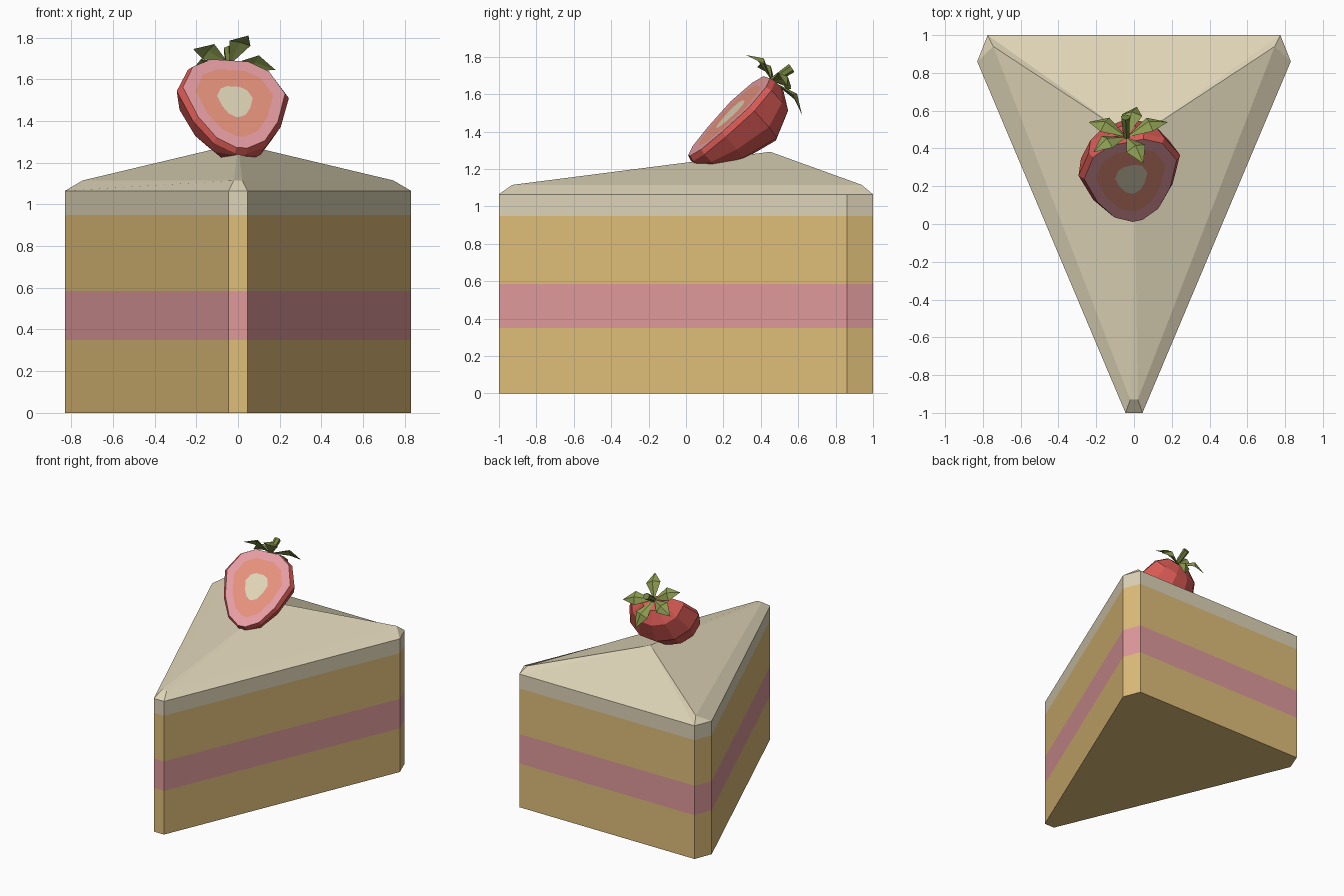
import bpy, bmesh, math
from mathutils import Vector, Matrix

cube = bpy.data.objects.get("Cube")
if cube:
    bpy.data.objects.remove(cube, do_unlink=True)


def material(name, hex_code):
    srgb = [int(hex_code[i:i + 2], 16) / 255 for i in (0, 2, 4)]
    color = [((c + 0.055) / 1.055) ** 2.4 for c in srgb] + [1]
    mat = bpy.data.materials.new(name)
    mat.diffuse_color = color
    mat.use_nodes = True
    bsdf = next(n for n in mat.node_tree.nodes if n.type == 'BSDF_PRINCIPLED')
    bsdf.inputs["Base Color"].default_value = color
    return mat


SPONGE = material("golden sponge", "DFBE79")
FILLING = material("pink filling", "E09A9C")
CREAM = material("cream", "DED4B7")
RED = material("berry red", "D85A54")
FLESH = material("pink flesh", "E59DA2")
SALMON = material("salmon flesh", "E5927C")
LEAF = material("leaf green", "8F9F52")
STEM = material("stem green", "73813F")


def build(name, bm, *mats):
    bmesh.ops.recalc_face_normals(bm, faces=bm.faces)
    mesh = bpy.data.meshes.new(name)
    bm.to_mesh(mesh)
    bm.free()
    for mat in mats:
        mesh.materials.append(mat)
    obj = bpy.data.objects.new(name, mesh)
    bpy.context.collection.objects.link(obj)
    return obj


def ring(bm, points):
    return [bm.verts.new(p) for p in points]


def bridge(bm, a, b, closed=True, index=0):
    n = len(a)
    for i in range(n if closed else n - 1):
        j = (i + 1) % n
        bm.faces.new((a[i], a[j], b[j], b[i])).material_index = index


# Wedge outline with cut corners, mirrored left to right
half = [(0.045, -1), (0.83, 0.86), (0.775, 1)]
outline = half + [(-x, y) for x, y in reversed(half)]


def layer(name, z0, z1, mat):
    bm = bmesh.new()
    low = ring(bm, [(x, y, z0) for x, y in outline])
    high = ring(bm, [(x, y, z1) for x, y in outline])
    bridge(bm, low, high)
    bm.faces.new(low)
    bm.faces.new(high)
    build(name, bm, mat)


# Cake layers
layer("lower_sponge", 0, 0.35, SPONGE)
layer("filling", 0.35, 0.585, FILLING)
layer("upper_sponge", 0.585, 0.95, SPONGE)

# Frosting with bevelled rim and peaked top
bm = bmesh.new()
low = ring(bm, [(x, y, 0.95) for x, y in outline])
rim = ring(bm, [(x, y, 1.065) for x, y in outline])
bridge(bm, low, rim)
bm.faces.new(low)
fr, br, bl, fl = ring(bm, [(x, y, 1.115) for x, y in
                           ((0.02, -0.93), (0.745, 0.94), (-0.745, 0.94), (-0.02, -0.93))])
apex = bm.verts.new((0, 0.45, 1.292))
for face in ((rim[0], rim[1], br, fr), (rim[1], rim[2], br),
             (rim[3], rim[4], bl), (rim[4], rim[5], fl, bl),
             (rim[5], rim[0], fr, fl),
             (fr, br, apex), (bl, fl, apex), (fl, fr, apex),
             (rim[2], rim[3], apex), (br, rim[2], apex), (rim[3], bl, apex)):
    bm.faces.new(face)
build("frosting", bm, CREAM)

# Half strawberry: half lathe along local y, cut face at local z = 0
stations = [(0, 0.03), (0.06, 0.13), (0.2, 0.215), (0.4, 0.275), (0.55, 0.205), (0.61, 0.1)]
SEGMENTS = 6
CENTRE = 0.33
place = (Matrix.Translation((0.02, 0.01, 1.265)) @ Matrix.Rotation(math.radians(8), 4, 'Z')
         @ Matrix.Rotation(math.radians(45), 4, 'X') @ Matrix.Rotation(math.radians(5), 4, 'Y'))
bm = bmesh.new()
rows = []
for t, r in stations:
    inner = CENTRE + (t - CENTRE) * 0.97
    pts = [(r * 0.91, inner, 0)]
    for k in range(SEGMENTS + 1):
        a = math.pi * k / SEGMENTS
        pts.append((r * math.cos(a), t, -0.03 - 0.9 * r * math.sin(a)))
    pts.append((-r * 0.91, inner, 0))
    rows.append(ring(bm, pts))
for a, b in zip(rows, rows[1:]):
    bridge(bm, a, b, closed=False)
bm.faces.new(rows[0])
bm.faces.new(rows[-1])

# Cut face: nested bands of flesh around a pale core
edge = [row[0] for row in rows] + [row[-1] for row in reversed(rows)]
previous = edge
for index, scale in ((1, 0.76), (2, 0.35)):
    inset = ring(bm, [(v.co.x * scale, CENTRE + (v.co.y - CENTRE) * scale, 0) for v in edge])
    bridge(bm, previous, inset, index=index)
    previous = inset
bm.faces.new(previous).material_index = 3
bm.transform(place)
build("strawberry", bm, RED, FLESH, SALMON, CREAM)

# Leaves fanning out from the crown
crown = Vector((-0.04, 0.46, 1.67))
axis = Vector((-0.1, 0.7, 0.7)).normalized()
tips = [(-0.215, 0.38, 1.745), (0.05, 0.32, 1.81), (0.18, 0.54, 1.645),
        (0.015, 0.62, 1.49), (-0.24, 0.54, 1.62)]
for number, tip in enumerate(tips, 1):
    tip = Vector(tip)
    reach = tip - crown
    side = reach.cross(axis).normalized() * 0.055
    up = side.cross(reach).normalized()
    if up.dot(axis) < 0:
        up = -up
    middle = crown + reach * 0.58 + up * 0.03
    bm = bmesh.new()
    base, end, left, right, top, under = ring(bm, [
        crown, tip, middle + side, middle - side, middle + up * 0.025, middle + up * 0.005])
    for ridge in (top, under):
        for wing in (left, right):
            bm.faces.new((base, wing, ridge))
            bm.faces.new((wing, end, ridge))
    build(f"leaf_{number}", bm, LEAF)

# Stem
start, finish = crown, Vector((-0.045, 0.565, 1.74))
direction = finish - start
bm = bmesh.new()
bmesh.ops.create_cone(bm, cap_ends=True, segments=6, radius1=0.018, radius2=0.026,
                      depth=direction.length)
bm.transform(Matrix.Translation((start + finish) / 2)
             @ direction.to_track_quat('Z', 'Y').to_matrix().to_4x4())
build("stem", bm, STEM)
